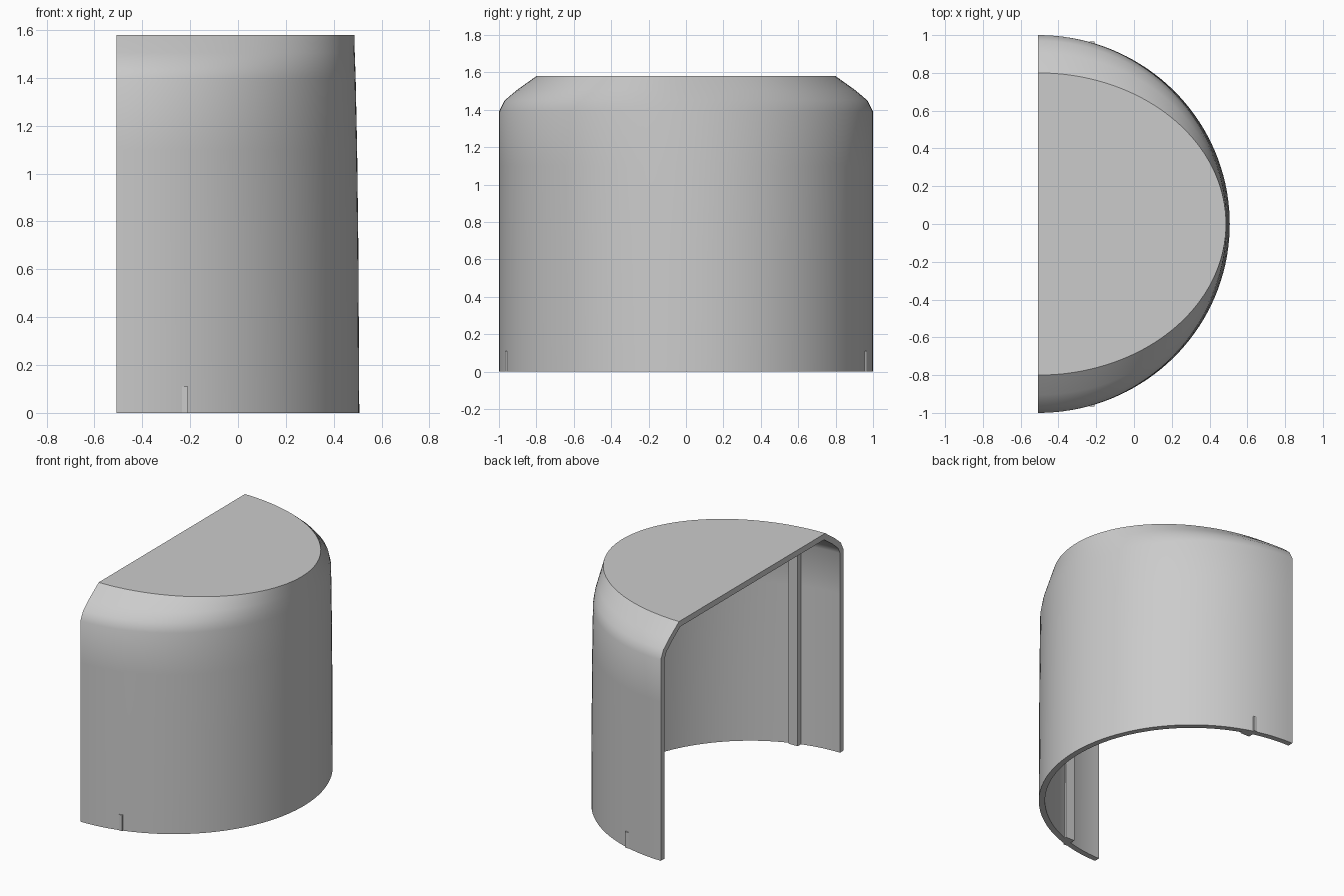
import bpy, bmesh, math

cube = bpy.data.objects.get("Cube")
if cube:
    bpy.data.objects.remove(cube, do_unlink=True)

grey = bpy.data.materials.new("plain grey")
grey.use_nodes = True
colour = (0.6, 0.6, 0.6, 1)
grey.diffuse_color = colour
grey.node_tree.nodes["Principled BSDF"].inputs["Base Color"].default_value = colour

BACK = -0.507   # plane of the open side
SEGMENTS = 72
# Height, reach along x, half width along y
LEVELS = [(0, 1.014, 1), (0.7, 1.01, 1), (1.1, 1.005, 1), (1.39, 0.999, 1),
          (1.45, 0.997, 0.97), (1.505, 0.995, 0.905), (1.58, 0.994, 0.8)]


def loft(name, rings, closed, cap_start, cap_end):
    """Skin a stack of rings, optionally closing the rings and the ends."""
    bm = bmesh.new()
    rows = [[bm.verts.new(p) for p in ring] for ring in rings]
    count = len(rows[0])
    for low, high in zip(rows, rows[1:]):
        for i in range(count if closed else count - 1):
            j = (i + 1) % count
            bm.faces.new((low[i], low[j], high[j], high[i]))
    if cap_start:
        bm.faces.new(rows[0][::-1])
    if cap_end:
        bm.faces.new(rows[-1])
    if closed:
        bmesh.ops.recalc_face_normals(bm, faces=bm.faces)
    mesh = bpy.data.meshes.new(name)
    bm.to_mesh(mesh)
    bm.free()
    mesh.materials.append(grey)
    obj = bpy.data.objects.new(name, mesh)
    bpy.context.collection.objects.link(obj)
    return obj


def half_ellipse(z, reach, width):
    angles = [math.pi * (i / SEGMENTS - 0.5) for i in range(SEGMENTS + 1)]
    return [(BACK + reach * math.cos(a), width * math.sin(a), z) for a in angles]


def bar(name, x0, x1, y0, y1, levels):
    """Upright bar that follows the wall as it bends inward."""
    rings = [[(x, y * width, z) for x, y in ((x0, y0), (x1, y0), (x1, y1), (x0, y1))]
             for z, width in levels]
    return loft(name, rings, True, True, True)


# Half-round cover with a flat top, open below and behind
shell = loft("cover_shell", [half_ellipse(*level) for level in LEVELS], False, False, True)
solid = shell.modifiers.new("Wall", "SOLIDIFY")
solid.thickness = 0.04
solid.offset = -1
solid.use_even_offset = True

bpy.ops.object.select_all(action="DESELECT")
shell.select_set(True)
bpy.context.view_layer.objects.active = shell
bpy.ops.object.modifier_apply(modifier="Wall")
bpy.ops.object.shade_smooth_by_angle(angle=math.radians(30))

# Inner guide ribs and the small tabs showing at the foot of the wall
rib_levels = [(z, width) for z, _, width in LEVELS[:-1]]
for side, sign in (("front", -1), ("back", 1)):
    bar(side + "_guide_rib", -0.235, -0.165, 0.885 * sign, 0.93 * sign, rib_levels)
    bar(side + "_foot_tab", -0.235, -0.21, 0.9 * sign, 0.967 * sign, [(0, 1), (0.11, 1)])
